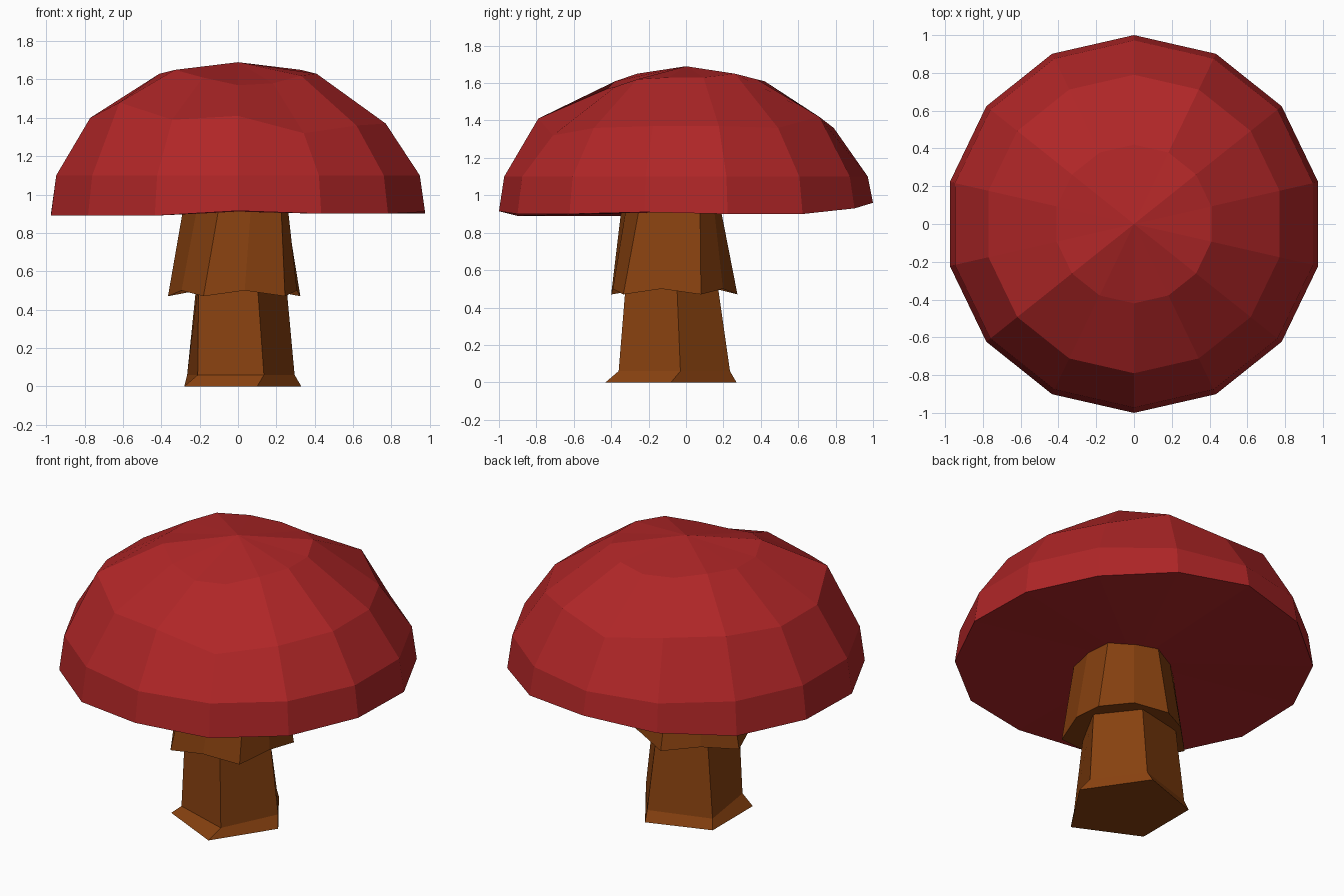
import bpy
import bmesh
from math import sin, cos, tau
from mathutils import Vector

default_cube = bpy.data.objects.get("Cube")
if default_cube:
    bpy.data.objects.remove(default_cube, do_unlink=True)


def make_material(name, color):
    mat = bpy.data.materials.new(name)
    mat.use_nodes = True
    mat.diffuse_color = color
    mat.node_tree.nodes["Principled BSDF"].inputs["Base Color"].default_value = color
    return mat


def loft(name, rings, mat, tip=None, base=None):
    """Skin a stack of rings (bottom to top), closing each end flat or to a point."""
    bm = bmesh.new()
    loops = [[bm.verts.new(p) for p in ring] for ring in rings]
    count = len(rings[0])
    for low, high in zip(loops, loops[1:]):
        for i in range(count):
            j = (i + 1) % count
            bm.faces.new((low[i], low[j], high[j], high[i]))
    for loop, point in ((loops[0], base), (loops[-1], tip)):
        if point is None:
            bm.faces.new(loop)
        else:
            centre = bm.verts.new(point)
            for i in range(count):
                bm.faces.new((loop[i], loop[(i + 1) % count], centre))
    bmesh.ops.recalc_face_normals(bm, faces=bm.faces)
    mesh = bpy.data.meshes.new(name)
    bm.to_mesh(mesh)
    bm.free()
    mesh.materials.append(mat)
    obj = bpy.data.objects.new(name, mesh)
    bpy.context.collection.objects.link(obj)
    return obj


def at_height(points, z):
    return [Vector((x, y, z)) for x, y in points]


def split_sides(points, z, lift, bulge):
    """Add a raised, slightly bulging middle point to every side of a polygon."""
    ring = at_height(points, z)
    centre = sum(ring, Vector()) / len(ring)
    result = []
    for i, corner in enumerate(ring):
        middle = (corner + ring[(i + 1) % len(ring)]) / 2
        middle = centre + (middle - centre) * bulge
        middle.z += lift
        result += [corner, middle]
    return result


red = make_material("cap red", (0.43, 0.019, 0.020, 1))
brown = make_material("stem brown", (0.245, 0.053, 0.005, 1))

# Cap: fourteen-sided dome with uneven heights, clockwise from the back
SIDES = 14
rim = [.96, .93, .90, .90, .91, .90, .90, .915, .89, .89, .89, .90, .90, .93]
shoulder = [1.36, 1.42, 1.36, 1.37, 1.37, 1.36, 1.32,
            1.41, 1.39, 1.48, 1.40, 1.40, 1.42, 1.42]
crown = [1.61, 1.62, 1.65, 1.63, 1.63, 1.62, 1.58,
         1.57, 1.61, 1.65, 1.63, 1.63, 1.64, 1.62]


def cap_ring(radius, heights):
    return [Vector((radius * sin(tau * i / SIDES), radius * cos(tau * i / SIDES), z))
            for i, z in enumerate(heights)]


loft("cap",
     [cap_ring(1.0, rim), cap_ring(.972, [1.1] * SIDES),
      cap_ring(.79, shoulder), cap_ring(.42, crown)],
     red, tip=(0, 0, 1.69), base=(0, 0, .91))

# Stem: five-sided post with a flared foot
foot = [(.10, -.43), (.33, -.08), (.09, .27), (-.28, .14), (-.28, -.25)]
ankle = [(.135, -.36), (.295, -.03), (.10, .235), (-.265, .12), (-.21, -.25)]
neck = [(.10, -.32), (.25, -.05), (.08, .165), (-.215, .10), (-.205, -.22)]
loft("stem",
     [at_height(foot, 0), at_height(ankle, .06), at_height(neck, .55)], brown)

# Skirt: flaring collar with a notched hem
hem = [(.245, -.335), (.325, .08), (-.02, .275), (-.365, .005), (-.18, -.40)]
collar = [(.225, -.25), (.25, .075), (-.02, .185), (-.285, 0), (-.10, -.345)]
loft("skirt",
     [split_sides(hem, .47, .03, 1.08), split_sides(collar, .93, 0, 1.1)], brown)
